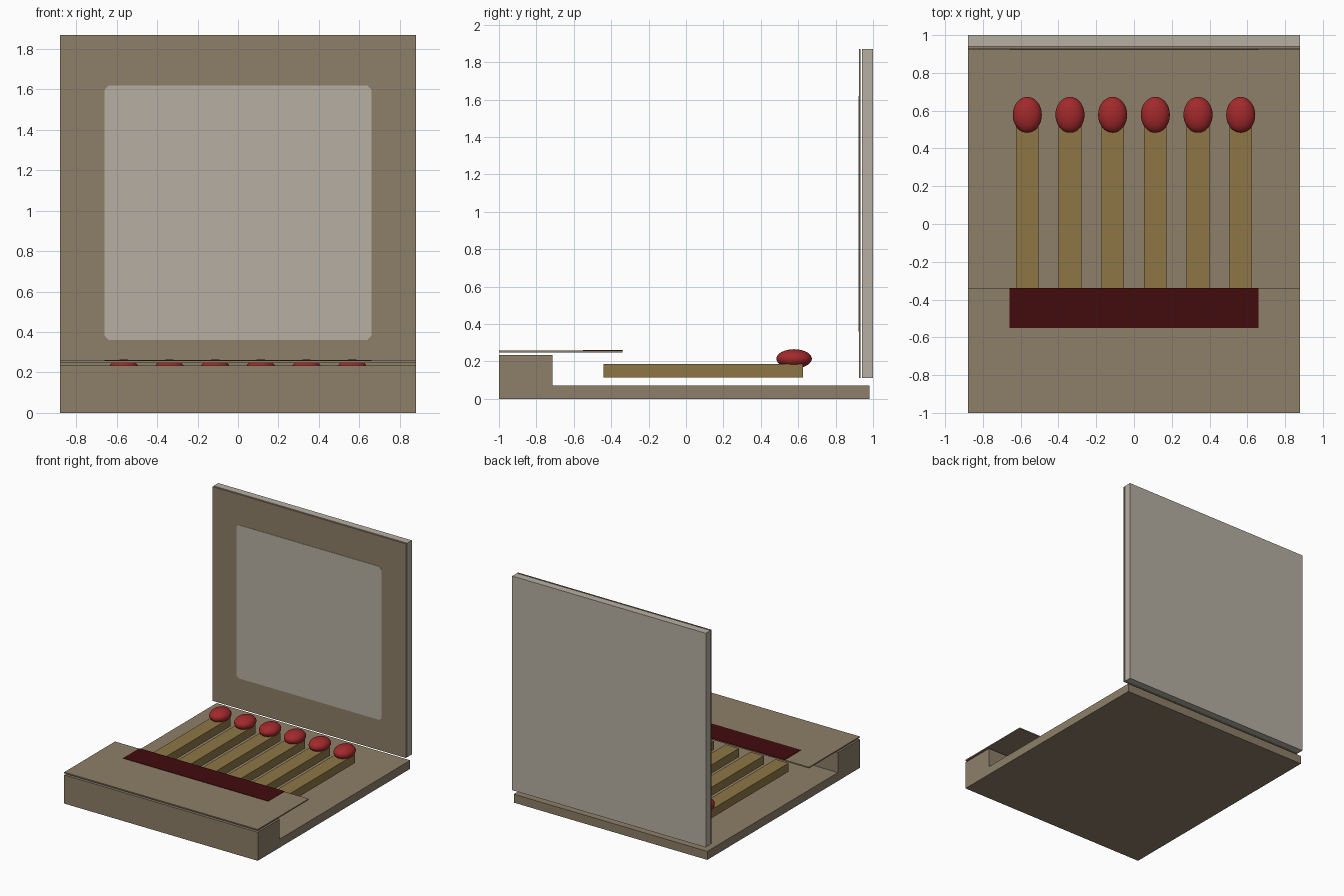
import bpy, bmesh, math

if "Cube" in bpy.data.objects:
    bpy.data.objects.remove(bpy.data.objects["Cube"])


def material(name, rgb):
    m = bpy.data.materials.new(name)
    m.diffuse_color = (*rgb, 1)
    m.use_nodes = True
    m.node_tree.nodes["Principled BSDF"].inputs["Base Color"].default_value = m.diffuse_color
    return m


BROWN = material("cardboard_brown", (0.27, 0.21, 0.14))
GREY = material("warm_grey", (0.47, 0.43, 0.36))
WOOD = material("match_wood", (0.27, 0.18, 0.06))
RED = material("match_head_red", (0.36, 0.022, 0.024))
DARK = material("striker_dark_red", (0.055, 0.0035, 0.004))


def finish(name, bm, mat):
    bmesh.ops.recalc_face_normals(bm, faces=bm.faces)
    me = bpy.data.meshes.new(name)
    bm.to_mesh(me)
    bm.free()
    me.materials.append(mat)
    ob = bpy.data.objects.new(name, me)
    bpy.context.collection.objects.link(ob)
    return ob


def prism(name, profile, offset, mat):
    """Extrude a closed 3D profile along an offset vector."""
    bm = bmesh.new()
    face = bm.faces.new([bm.verts.new(p) for p in profile])
    ext = bmesh.ops.extrude_face_region(bm, geom=[face])
    moved = [v for v in ext["geom"] if isinstance(v, bmesh.types.BMVert)]
    bmesh.ops.translate(bm, verts=moved, vec=offset)
    return finish(name, bm, mat)


def box(name, x0, x1, y0, y1, z0, z1, mat):
    prof = [(x0, y0, z0), (x1, y0, z0), (x1, y1, z0), (x0, y1, z0)]
    return prism(name, prof, (0, 0, z1 - z0), mat)


W = 0.88

# Tray with raised front block, as one L-shaped profile
tray = [(-1, 0), (0.98, 0), (0.98, 0.07), (-0.715, 0.07), (-0.715, 0.235), (-1, 0.235)]
prism("tray", [(-W, y, z) for y, z in tray], (2 * W, 0, 0), BROWN)

# Front flap with striker strip
box("front_flap", -W, W, -1, -0.34, 0.248, 0.258, BROWN)
box("striker", -0.66, 0.66, -0.55, -0.338, 0.257, 0.261, DARK)

# Open lid: outer slab, inner lining and pale panel with clipped corners
box("lid_outer", -W, W, 0.94, 1.0, 0.11, 1.87, GREY)
box("lid_lining", -W, W, 0.924, 0.932, 0.11, 1.87, BROWN)
hx, hz, c = 0.66, 0.63, 0.02
panel = [(-hx + c, -hz), (hx - c, -hz), (hx, -hz + c), (hx, hz - c),
         (hx - c, hz), (-hx + c, hz), (-hx, hz - c), (-hx, -hz + c)]
prism("lid_panel", [(x, 0.925, 0.99 + z) for x, z in panel], (0, -0.004, 0), GREY)

# Six matches
for i in range(6):
    x = 0.226 * (i - 2.5)
    box(f"match_stick_{i + 1}", x - 0.06, x + 0.06, -0.44, 0.625, 0.115, 0.185, WOOD)
    bm = bmesh.new()
    bmesh.ops.create_uvsphere(bm, u_segments=32, v_segments=16, radius=1)
    bmesh.ops.scale(bm, verts=bm.verts, vec=(0.077, 0.095, 0.051))
    bmesh.ops.translate(bm, verts=bm.verts, vec=(x, 0.578, 0.214))
    for f in bm.faces:
        f.smooth = True
    finish(f"match_head_{i + 1}", bm, RED)
